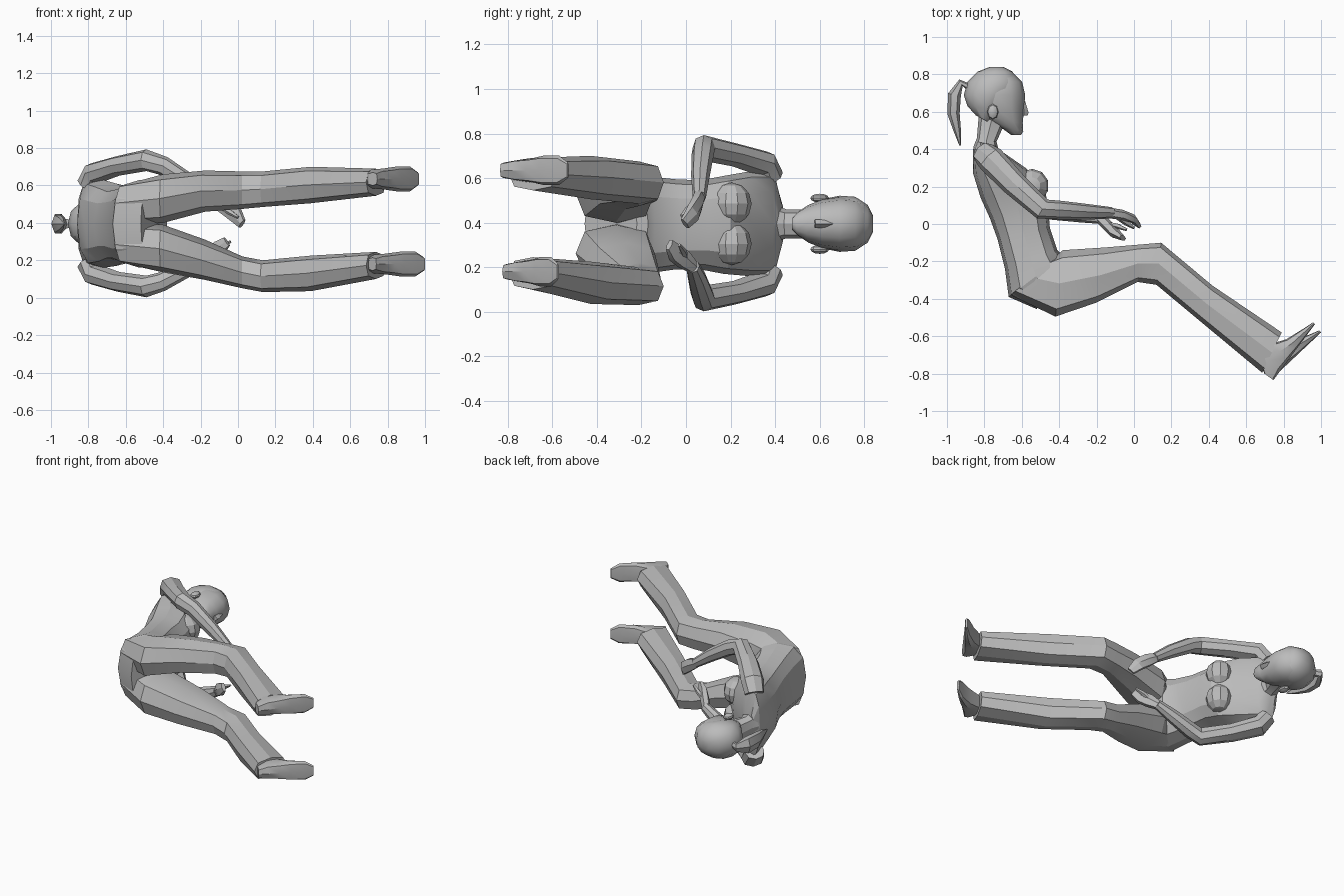
import bpy, bmesh, math
from mathutils import Vector

MID = 0.395  # height of the body's plane of symmetry (figure lies on its side)
grey = bpy.data.materials.new("plain_grey")
grey.diffuse_color = (0.5, 0.5, 0.5, 1)
Z = Vector((0, 0, 1))


def finish(name, bm, angle=25):
    bmesh.ops.recalc_face_normals(bm, faces=bm.faces)
    me = bpy.data.meshes.new(name)
    bm.to_mesh(me)
    bm.free()
    me.materials.append(grey)
    ob = bpy.data.objects.new(name, me)
    bpy.context.collection.objects.link(ob)
    bpy.ops.object.select_all(action='DESELECT')
    ob.select_set(True)
    bpy.context.view_layer.objects.active = ob
    bpy.ops.object.shade_smooth_by_angle(angle=math.radians(angle))
    return ob


def skin(name, frames, n, power, angle=25):
    """Skin rings given as (centre, half axis u, half axis v)."""
    bm = bmesh.new()
    rings = []
    for c, u, v in frames:
        ring = []
        for i in range(n):
            a = 2 * math.pi * i / n
            ca, sa = math.cos(a), math.sin(a)
            ca = math.copysign(abs(ca) ** power, ca)
            sa = math.copysign(abs(sa) ** power, sa)
            ring.append(bm.verts.new(c + u * ca + v * sa))
        rings.append(ring)
    for r, s in zip(rings, rings[1:]):
        for i in range(n):
            j = (i + 1) % n
            bm.faces.new((r[i], r[j], s[j], s[i]))
    bm.faces.new(rings[0])
    bm.faces.new(rings[-1])
    return finish(name, bm, angle)


def loft(name, rows, n=10, power=0.8, angle=25):
    """Rows: back x, back y, front x, front y, low z, high z."""
    frames = []
    for bx, by, fx, fy, lo, hi in rows:
        b, f = Vector((bx, by, 0)), Vector((fx, fy, 0))
        frames.append(((b + f) / 2 + Z * (lo + hi) / 2, (f - b) / 2, Z * (hi - lo) / 2))
    return skin(name, frames, n, power, angle)


def tube(name, pts, n=7, power=0.9):
    """Points: x, y, z, in-plane radius, sideways radius."""
    ps = [Vector(p[:3]) for p in pts]
    frames = []
    for i, p in enumerate(ps):
        t = (ps[min(i + 1, len(ps) - 1)] - ps[max(i - 1, 0)]).normalized()
        u = t.cross(Z).normalized()
        v = u.cross(t)
        frames.append((p, u * pts[i][3], v * pts[i][4]))
    return skin(name, frames, n, power)


def ball(name, centre, size, seg=10):
    bm = bmesh.new()
    bmesh.ops.create_uvsphere(bm, u_segments=seg, v_segments=6, radius=1)
    for v in bm.verts:
        v.co = Vector(centre) + Vector(a * b for a, b in zip(v.co, size))
    return finish(name, bm)


# Torso from neck base down to seat
loft("torso", [
    (-.84, .44, -.74, .42, .31, .48),
    (-.86, .40, -.71, .39, .16, .63),
    (-.86, .27, -.58, .30, .16, .63),
    (-.82, .14, -.48, .20, .17, .61),
    (-.77, .03, -.46, .10, .19, .59),
    (-.73, -.08, -.45, -.02, .19, .595),
    (-.69, -.24, -.41, -.14, .17, .61),
    (-.67, -.39, -.38, -.17, .16, .63),
    (-.52, -.455, -.38, -.22, .17, .62)], 12)

# Bust
for s, side in ((1, "left"), (-1, "right")):
    ball("bust_" + side, (-.545, .205, MID + s * .09), (.09, .09, .095))

# Neck
loft("neck", [
    (-.86, .41, -.72, .38, .31, .48),
    (-.84, .46, -.735, .44, .33, .46),
    (-.83, .58, -.69, .54, .33, .46)], 8)


def head_rows(rows):
    return [(b, y + t, f, y - t, MID - h, MID + h) for y, b, f, h, t in rows]


# Head, hair cap, nose, ears
loft("head", head_rows([
    (.475, -.655, -.605, .025, 0),
    (.505, -.71, -.592, .055, .01),
    (.55, -.80, -.595, .085, .01),
    (.61, -.87, -.588, .108, 0),
    (.69, -.90, -.582, .12, 0),
    (.76, -.88, -.598, .115, 0),
    (.81, -.83, -.65, .08, 0),
    (.832, -.77, -.70, .035, 0)]), 12, 0.9, 40)
loft("hair_cap", head_rows([
    (.56, -.845, -.77, .075, .02),
    (.62, -.89, -.70, .112, .01),
    (.69, -.91, -.635, .126, 0),
    (.76, -.89, -.612, .121, 0),
    (.815, -.835, -.65, .085, 0),
    (.84, -.77, -.70, .035, 0)]), 12, 0.9, 40)
loft("nose", [
    (-.61, .575, -.567, .582, .375, .415),
    (-.61, .60, -.564, .597, .375, .415),
    (-.61, .66, -.583, .66, .385, .405)], 4, 1)
for s, side in ((1, "left"), (-1, "right")):
    ball("ear_" + side, (-.755, .60, MID + s * .115), (.03, .042, .02), 8)

# Ponytail
tube("ponytail", [
    (-.88, .73, MID, .02, .02),
    (-.925, .755, MID, .02, .03),
    (-.96, .69, MID, .035, .06),
    (-.965, .59, MID, .033, .055),
    (-.945, .50, MID, .02, .035),
    (-.93, .42, MID, .004, .006)], 6, 1)

# Arms: shoulder, elbow, wrist, then hand and thumb
arms = {
    "left": [(-.80, .375, .60, .065, .06), (-.765, .345, .665, .075, .06),
             (-.64, .215, .705, .068, .053), (-.49, .08, .735, .058, .058),
             (-.40, .075, .705, .05, .052), (-.25, .065, .61, .042, .045),
             (-.12, .06, .515, .03, .032)],
    "right": [(-.80, .375, .19, .065, .06), (-.765, .345, .125, .075, .06),
              (-.64, .215, .085, .068, .053), (-.49, .08, .06, .058, .058),
              (-.41, .07, .085, .05, .052), (-.28, .05, .15, .042, .045),
              (-.17, .03, .205, .03, .032)]}
for side, pts in arms.items():
    tube("arm_" + side, pts, 8)
tube("hand_left", [
    (-.14, .06, .525, .028, .03), (-.07, .05, .485, .028, .045),
    (-.01, .03, .44, .024, .045), (.022, -.005, .395, .014, .03)], 6)
tube("thumb_left", [
    (-.09, .04, .485, .015, .015), (-.04, .005, .455, .015, .015),
    (.0, -.02, .43, .008, .008)], 5)
tube("hand_right", [
    (-.18, .03, .20, .028, .03), (-.14, -.01, .235, .03, .045),
    (-.10, -.05, .265, .028, .045), (-.06, -.075, .30, .014, .03)], 6)
tube("thumb_right", [
    (-.15, .0, .23, .015, .015), (-.09, -.01, .27, .015, .015),
    (-.04, -.03, .30, .008, .008)], 5)

# Trouser legs share one side profile, each with its own sideways spread
leg_profile = [(-.66, -.38, -.44, -.19), (-.42, -.495, -.38, -.14),
               (-.20, -.42, -.15, -.125), (.02, -.31, .03, -.11),
               (.12, -.325, .145, -.10), (.36, -.525, .42, -.33),
               (.685, -.795, .79, -.58)]
spread = {
    "left": [(.39, .62), (.40, .66), (.46, .68), (.475, .675),
             (.485, .675), (.505, .70), (.545, .69)],
    "right": [(.17, .40), (.135, .39), (.095, .31), (.05, .22),
              (.03, .20), (.035, .225), (.10, .245)]}
for side, zs in spread.items():
    loft("trouser_leg_" + side, [p + z for p, z in zip(leg_profile, zs)], 8, 0.75)

# Shoes: rows are distance along sole, height, half width
shoe_rows = [(0, .06, .035), (.18, .17, .05), (.38, .13, .056),
             (.58, .075, .066), (.85, .035, .066), (1, .015, .035)]
for side, heel, toe, z in (("left", (.745, -.835), (.968, -.535), .635),
                           ("right", (.74, -.825), (1.0, -.58), .18)):
    h, t = Vector(heel), Vector(toe)
    d = t - h
    up = Vector((-d.y, d.x)).normalized()
    rows = []
    for k, high, w in shoe_rows:
        a = h + d * k
        b = a + up * high
        rows.append((a.x, a.y, b.x, b.y, z - w, z + w))
    loft("shoe_" + side, rows, 8, 0.6)
